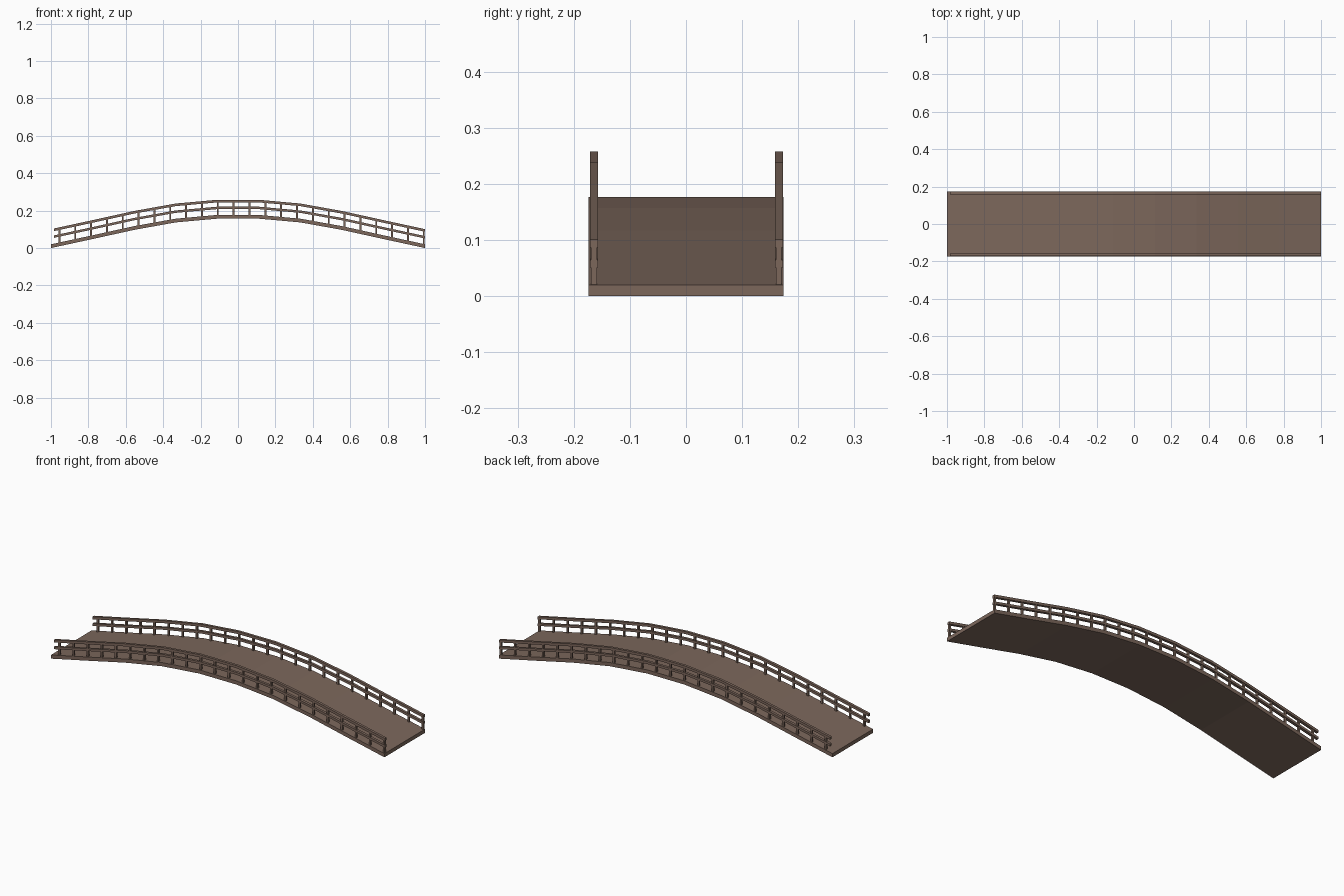
import bpy, bmesh

if "Cube" in bpy.data.objects:
    bpy.data.objects.remove(bpy.data.objects["Cube"])

wood = bpy.data.materials.new("brown wood")
wood.diffuse_color = (0.20, 0.135, 0.105, 1)
wood.use_nodes = True
wood.node_tree.nodes["Principled BSDF"].inputs["Base Color"].default_value = wood.diffuse_color

# half arch profile: x, deck top height
HALF = [(0.111, 0.177), (0.333, 0.157), (0.556, 0.117), (0.778, 0.068), (1.0, 0.02)]
ARCH = [(-x, z) for x, z in reversed(HALF)] + HALF


def deck_z(x):
    for (x0, z0), (x1, z1) in zip(ARCH, ARCH[1:]):
        if x <= x1:
            return z0 + (z1 - z0) * (x - x0) / (x1 - x0)
    return ARCH[-1][1]


def finish(name, bm):
    bmesh.ops.recalc_face_normals(bm, faces=bm.faces)
    me = bpy.data.meshes.new(name)
    bm.to_mesh(me)
    bm.free()
    me.materials.append(wood)
    ob = bpy.data.objects.new(name, me)
    bpy.context.collection.objects.link(ob)


def strip(bm, xs, y0, y1, low, high):
    """Bar with a rectangular section that follows the arch."""
    prev = None
    for x in xs:
        z = deck_z(x)
        ring = [bm.verts.new((x, y, z + h)) for y, h in
                ((y0, low), (y1, low), (y1, high), (y0, high))]
        if prev:
            for i in range(4):
                j = (i + 1) % 4
                bm.faces.new((prev[i], prev[j], ring[j], ring[i]))
        else:
            bm.faces.new(ring)
        prev = ring
    bm.faces.new(prev)


# curved deck
bm = bmesh.new()
strip(bm, [x for x, z in ARCH], -0.174, 0.174, -0.02, 0)
finish("deck", bm)

rail_xs = [-0.985] + [x for x, z in ARCH[1:]]
for side, yc in (("front", -0.164), ("back", 0.1655)):
    # two rails
    for name, low, high in (("top_rail", 0.067, 0.081), ("middle_rail", 0.031, 0.044)):
        bm = bmesh.new()
        strip(bm, rail_xs, yc - 0.007, yc + 0.007, low, high)
        finish(f"{side}_{name}", bm)
    # posts
    bm = bmesh.new()
    for i in range(24):
        x = -0.955 + i * 0.0847
        strip(bm, [x - 0.005, x + 0.005], yc - 0.005, yc + 0.005, -0.005, 0.072)
    finish(f"{side}_posts", bm)
